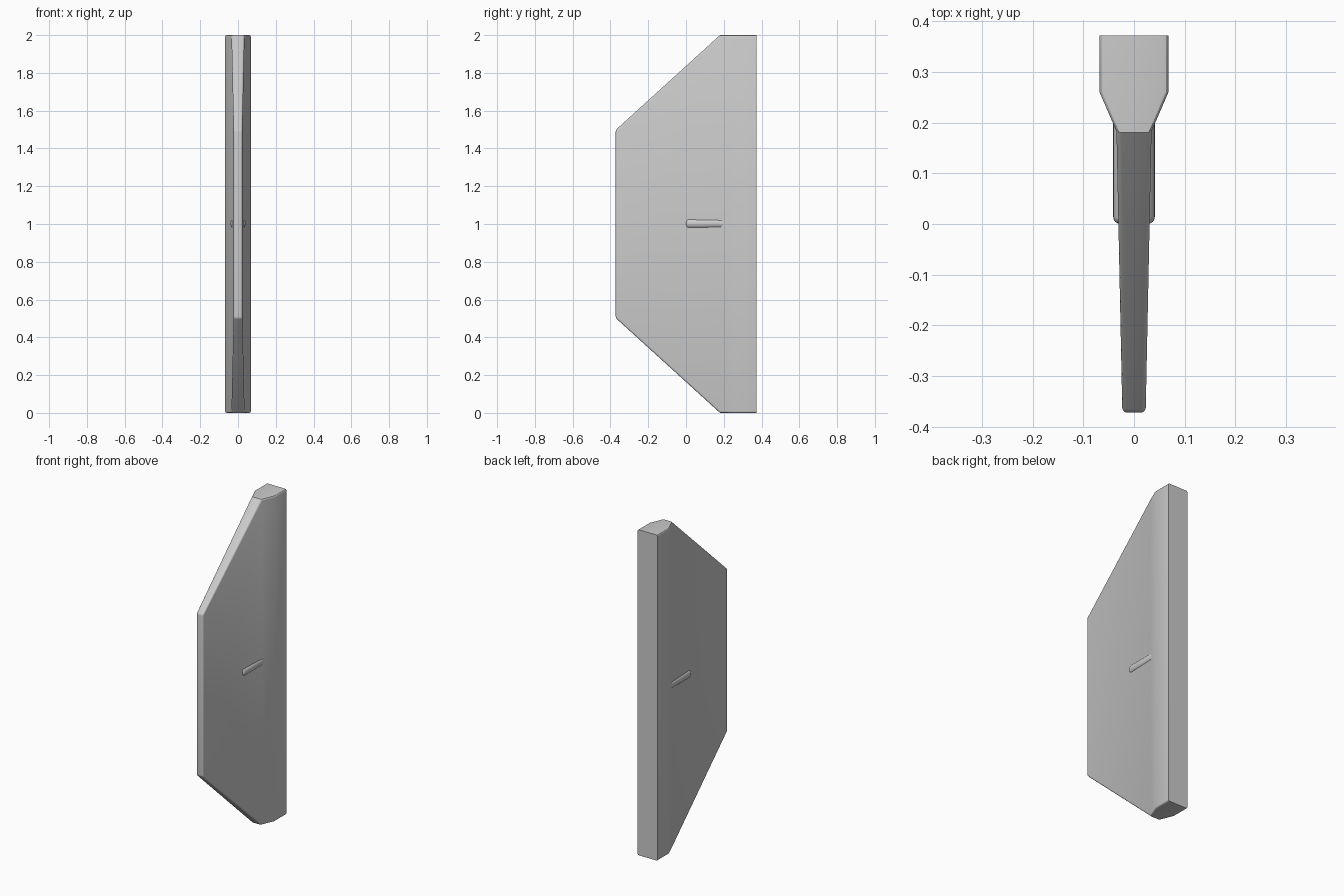
import bpy, bmesh
from math import pi
from mathutils import Matrix

if "Cube" in bpy.data.objects:
    bpy.data.objects.remove(bpy.data.objects["Cube"])

# Depth stations, front to back: y, bottom z, top z, half thickness
STATIONS = [(-0.372, 0.502, 1.498, 0.023), (0.18, 0, 2, 0.034),
            (0.26, 0, 2, 0.068), (0.372, 0, 2, 0.068)]


def finish(bm, name):
    bmesh.ops.recalc_face_normals(bm, faces=bm.faces)
    mesh = bpy.data.meshes.new(name)
    bm.to_mesh(mesh)
    bm.free()
    obj = bpy.data.objects.new(name, mesh)
    bpy.context.collection.objects.link(obj)
    bpy.ops.object.select_all(action='DESELECT')
    obj.select_set(True)
    bpy.context.view_layer.objects.active = obj
    bpy.ops.object.shade_smooth_by_angle(angle=pi / 6)
    return obj


# Tapered blade with a thick spine, lofted through the stations
bm = bmesh.new()
rings = [[bm.verts.new(p) for p in ((-w, y, lo), (w, y, lo), (w, y, hi), (-w, y, hi))]
         for y, lo, hi, w in STATIONS]
for a, b in zip(rings, rings[1:]):
    for i in range(4):
        j = (i + 1) % 4
        bm.faces.new((a[i], a[j], b[j], b[i]))
bm.faces.new(rings[0])
bm.faces.new(rings[-1])

# Rounded outline edges; the flat back edge and the panel creases stay crisp
rim = [bm.edges.get((a[i], b[i])) for a, b in zip(rings, rings[1:]) for i in range(4)]
rim += [bm.edges.get((rings[0][i], rings[0][i + 1])) for i in (0, 1, 2)]
rim.append(bm.edges.get((rings[0][3], rings[0][0])))
bmesh.ops.bevel(bm, geom=rim, offset=0.009, segments=3, profile=0.5, affect='EDGES')
finish(bm, "blade_body")

# Round side pegs with softened front ends
for side, label in ((-1, "left"), (1, "right")):
    bm = bmesh.new()
    place = Matrix.Translation((side * 0.013, 0.1, 1.002)) @ Matrix.Rotation(pi / 2, 4, 'X')
    bmesh.ops.create_cone(bm, cap_ends=True, segments=24, radius1=0.028, radius2=0.028,
                          depth=0.2, matrix=place)
    front = [e for e in bm.edges if all(v.co.y < 0.01 for v in e.verts)]
    bmesh.ops.bevel(bm, geom=front, offset=0.014, segments=4, profile=0.5, affect='EDGES')
    finish(bm, label + "_peg")
